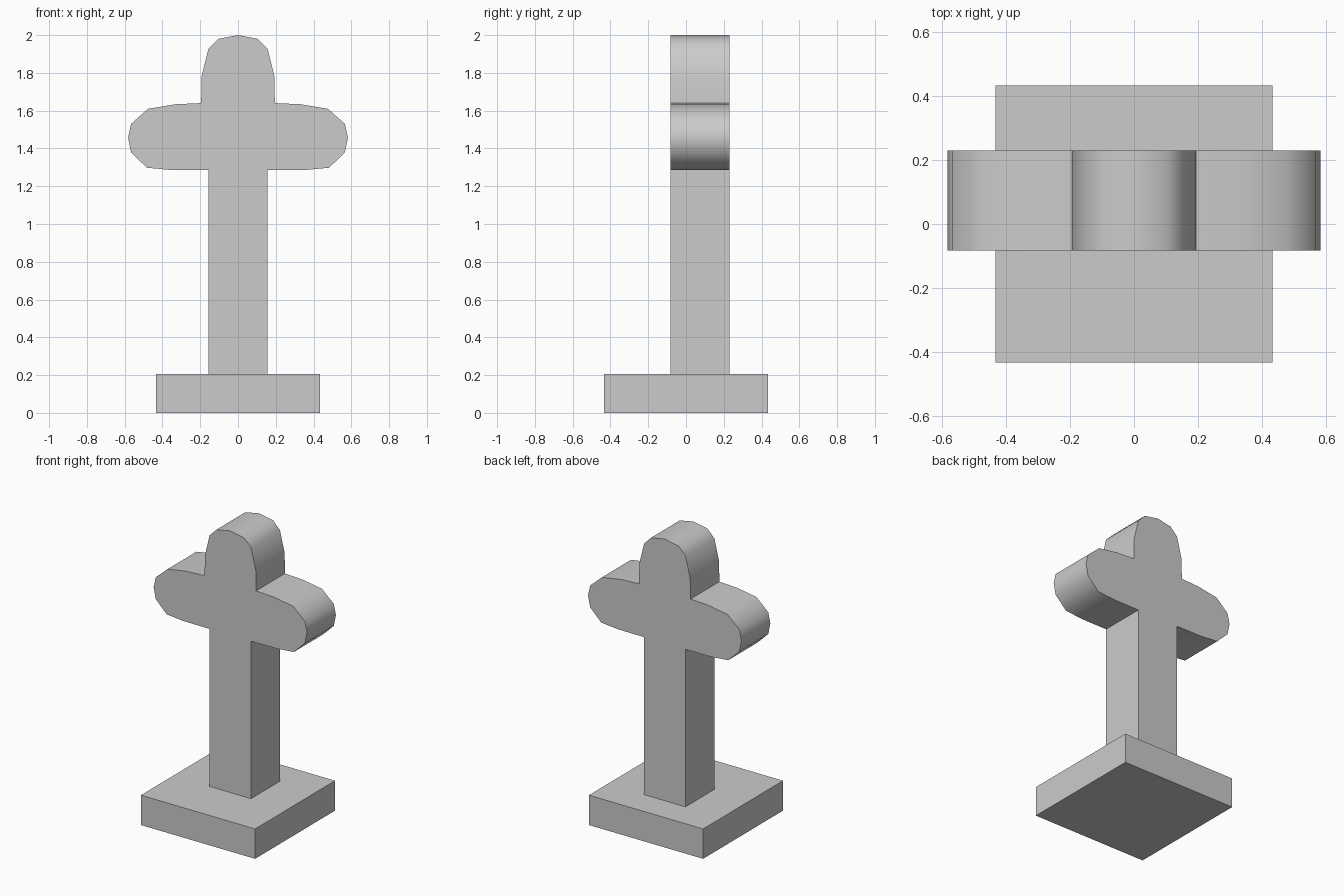
import bpy, bmesh, math

if "Cube" in bpy.data.objects:
    bpy.data.objects.remove(bpy.data.objects["Cube"])

def prism(name, outline, axis_map, depth):
    """Extrude a closed 2D outline between two depths into a mesh object."""
    near, far = depth
    bm = bmesh.new()
    face = bm.faces.new([bm.verts.new(axis_map(u, v, near)) for u, v in outline])
    ext = bmesh.ops.extrude_face_region(bm, geom=[face])
    shift = [b - a for a, b in zip(axis_map(0, 0, near), axis_map(0, 0, far))]
    verts = [e for e in ext["geom"] if isinstance(e, bmesh.types.BMVert)]
    bmesh.ops.translate(bm, verts=verts, vec=shift)
    bmesh.ops.recalc_face_normals(bm, faces=bm.faces)
    mesh = bpy.data.meshes.new(name)
    bm.to_mesh(mesh)
    bm.free()
    obj = bpy.data.objects.new(name, mesh)
    bpy.context.collection.objects.link(obj)
    return obj

# Square plinth
s = 0.433
prism("plinth", [(-s, -s), (s, -s), (s, s), (-s, s)],
      lambda x, y, z: (x, y, z), (0.0, 0.205))

# Rounded cross: right half from the top centre down to the foot, then mirrored
half = [(0.105, 1.98), (0.157, 1.927), (0.193, 1.78), (0.195, 1.64),
        (0.33, 1.634), (0.476, 1.61), (0.566, 1.53), (0.582, 1.457),
        (0.566, 1.38), (0.483, 1.298), (0.355, 1.286), (0.157, 1.285),
        (0.157, 0.205)]
outline = [(0.0, 2.0)] + half + [(-x, z) for x, z in reversed(half)]
cross = prism("cross", outline, lambda x, z, y: (x, y, z), (-0.083, 0.23))

# Rounded ends shade smoothly, corners stay crisp
bpy.context.view_layer.objects.active = cross
cross.select_set(True)
bpy.ops.object.shade_smooth_by_angle(angle=math.radians(50))
